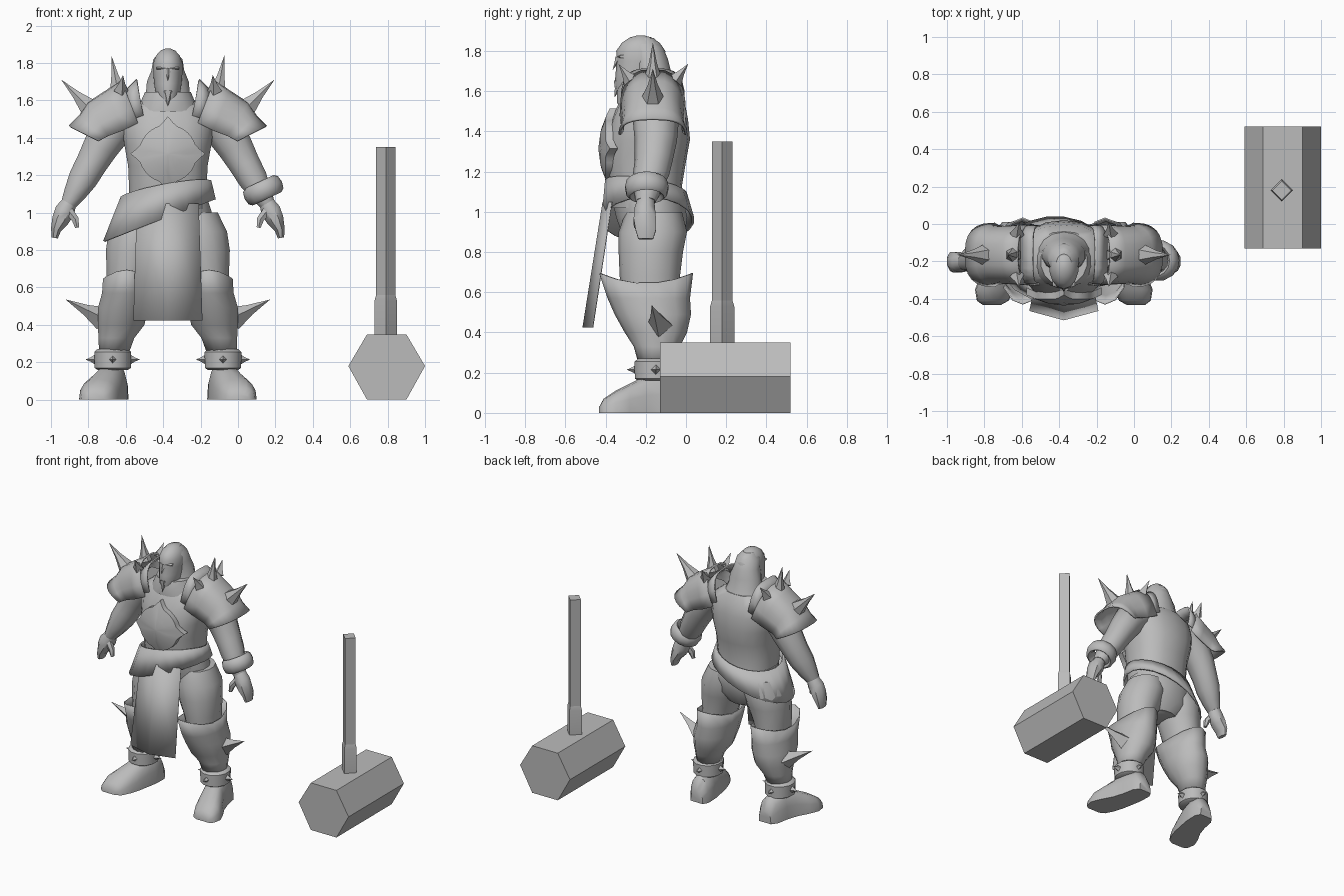
import bpy, bmesh, math
from mathutils import Vector

if "Cube" in bpy.data.objects:
    bpy.data.objects.remove(bpy.data.objects["Cube"])

CX = -0.375  # centre line of the figure
grey = bpy.data.materials.new("plain grey")
grey.diffuse_color = (0.5, 0.5, 0.5, 1)
grey.use_nodes = True
grey.node_tree.nodes["Principled BSDF"].inputs["Base Color"].default_value = grey.diffuse_color


def finish(name, bm, side=1, cx=CX, angle=45, thick=0):
    """Mirror to a side, place on the figure and shade."""
    for v in bm.verts:
        v.co.x = v.co.x * side + cx
    bmesh.ops.recalc_face_normals(bm, faces=bm.faces)
    me = bpy.data.meshes.new(name)
    bm.to_mesh(me)
    bm.free()
    me.materials.append(grey)
    ob = bpy.data.objects.new(name, me)
    bpy.context.collection.objects.link(ob)
    bpy.ops.object.select_all(action='DESELECT')
    ob.select_set(True)
    bpy.context.view_layer.objects.active = ob
    bpy.ops.object.shade_smooth_by_angle(angle=math.radians(angle))
    if thick:
        mod = ob.modifiers.new("thickness", 'SOLIDIFY')
        mod.thickness = thick
    return ob


def skin(name, rings, closed=True, cap=True, **kw):
    """Bridge a row of rings with quads."""
    bm = bmesh.new()
    rows = [[bm.verts.new(p) for p in r] for r in rings]
    n = len(rows[0])
    for a, b in zip(rows, rows[1:]):
        for i in range(n if closed else n - 1):
            j = (i + 1) % n
            bm.faces.new((a[i], a[j], b[j], b[i]))
    if cap:
        bm.faces.new(rows[0])
        bm.faces.new(rows[-1])
    return finish(name, bm, **kw)


def spow(v, e):
    return math.copysign(abs(v) ** e, v)


def oval(x, y, z, rx, ry, n=14, e=1.0, u=(1, 0)):
    """Oval ring; u is the direction of its width in the xz plane."""
    pts = []
    for i in range(n):
        t = 2 * math.pi * (i + 0.5) / n
        a = rx * spow(math.cos(t), e)
        pts.append((x + a * u[0], y + ry * spow(math.sin(t), e), z + a * u[1]))
    return pts


def column(name, rows, n=14, e=1.0, **kw):
    """Upright loft: rows of x, y, z, rx, ry."""
    return skin(name, [oval(*r, n=n, e=e) for r in rows], **kw)


def limb(name, rows, n=10, **kw):
    """Loft whose rings stay square to its path: rows of x, y, z, rx, ry."""
    rings = []
    for i, r in enumerate(rows):
        a, b = rows[max(i - 1, 0)], rows[min(i + 1, len(rows) - 1)]
        d = Vector((b[0] - a[0], b[2] - a[2])).normalized()
        rings.append(oval(*r, n=n, u=(-d.y, d.x)))
    return skin(name, rings, **kw)


def spike(name, base, tip, r, n=4, **kw):
    """Pointed cone with slightly hollow sides."""
    base, tip = Vector(base), Vector(tip)
    q = (tip - base).to_track_quat('Z', 'Y')
    rings = []
    for f, k in ((0, 1), (0.45, 0.45), (1, 0.01)):
        c = base.lerp(tip, f)
        rings.append([c + q @ Vector((r * k * math.cos(2 * math.pi * i / n),
                                      r * k * math.sin(2 * math.pi * i / n), 0)) for i in range(n)])
    return skin(name, rings, **kw)


# ---- hammer ----
hexa = [(0.59, 0.18), (0.69, 0), (0.9, 0), (1.0, 0.18), (0.9, 0.35), (0.69, 0.35)]
skin("hammer_head", [[(x, y, z) for x, z in hexa] for y in (-0.13, 0.52)], cx=0)


def diamond(z, r):
    return [(0.79 + r, 0.18, z), (0.79, 0.18 + r, z), (0.79 - r, 0.18, z), (0.79, 0.18 - r, z)]


skin("hammer_handle", [diamond(0.5, 0.051), diamond(1.35, 0.051)], cx=0)
skin("hammer_collar", [diamond(0.33, 0.06), diamond(0.53, 0.06), diamond(0.56, 0.051)], cx=0)

# ---- torso and hips ----
column("torso", [(0, -.19, 1.02, .21, .18), (0, -.2, 1.13, .21, .18), (0, -.2, 1.25, .215, .2),
                 (0, -.19, 1.36, .235, .21), (0, -.18, 1.46, .25, .19), (0, -.17, 1.54, .23, .165),
                 (0, -.17, 1.6, .15, .13)], n=18, e=0.85)
column("hips", [(0, -.16, .78, .12, .1), (0, -.16, .86, .24, .15), (0, -.17, .97, .25, .18),
                (0, -.19, 1.06, .22, .18)], n=16)
column("collar", [(0, -.19, 1.54, .18, .155), (0, -.2, 1.6, .145, .145), (0, -.2, 1.645, .125, .13)], n=16)

# ---- tilted belt, flared and lower on one side ----
top = [(x, y, 1.125 + .18 * x - .15 * (y + .19)) for x, y, z in oval(-.01, -.2, 0, .245, .205, 20)]
low = [(x, y, .977 + .37 * x) for x, y, z in oval(-.045, -.19, 0, .305, .232, 20)]
skin("belt", [top, low], cap=False, thick=.012)

# ---- front flap, folded along its middle ----
skin("front_flap", [[(-.165, -.37, 1.05), (0, -.415, 1.05), (.165, -.37, 1.05)],
                    [(-.185, -.465, .425), (0, -.515, .425), (.185, -.465, .425)]],
     closed=False, cap=False, angle=30, thick=.004)

# ---- sun emblem: domed disc with four rays ----
outline = []
for i in range(40):
    r = {0: .2, 1: .17, 9: .17}.get(i % 10, .155)
    t = math.pi * i / 20
    outline.append((r * math.cos(t), r * math.sin(t)))
skin("chest_emblem", [[(x * k, -.435 + 1.4 * k * k * (x * x + z * z) + d, 1.315 + z * k) for x, z in outline]
                      for k, d in ((.05, 0), (.5, 0), (1, 0), (1, .04))], thick=0)

# ---- head, hood and face ----
column("head", [(0, -.24, 1.58, .055, .1), (0, -.25, 1.63, .066, .105), (0, -.235, 1.69, .075, .115),
                (0, -.225, 1.75, .08, .12), (0, -.225, 1.8, .08, .122), (0, -.225, 1.84, .065, .095),
                (0, -.225, 1.867, .04, .055), (0, -.225, 1.878, .012, .015)], n=14, angle=60)
column("hood", [(0, -.15, 1.57, .15, .12), (0, -.16, 1.64, .12, .1), (0, -.165, 1.7, .115, .09),
                (0, -.18, 1.76, .09, .09), (0, -.2, 1.82, .08, .085), (0, -.21, 1.865, .04, .05)], n=14)
spike("nose", (0, -.335, 1.765), (0, -.365, 1.705), .018)
skin("brow", [oval(x, -.325 + 3 * x * x, 1.772, .008, .018, 6, u=(0, 1)) for x in (-.06, -.02, .02, .06)])
spike("beard", (0, -.33, 1.645), (0, -.355, 1.57), .035, n=6)

# ---- character's left wrist ring ----
bm = bmesh.new()
N, M = 14, 8
axis = Vector((.42, 0, -.9)).normalized()
u, v = Vector((.9, 0, .42)).normalized(), Vector((0, 1, 0))
grid = []
for i in range(N):
    t = 2 * math.pi * i / N
    d = u * math.cos(t) + v * math.sin(t)
    row = []
    for j in range(M):
        p = 2 * math.pi * j / M
        row.append(bm.verts.new(Vector((.51, -.195, 1.12)) + d * (.085 + .025 * math.cos(p))
                                + axis * .05 * math.sin(p)))
    grid.append(row)
for i in range(N):
    for j in range(M):
        k, m = (i + 1) % N, (j + 1) % M
        bm.faces.new((grid[i][j], grid[k][j], grid[k][m], grid[i][m]))
finish("wrist_ring", bm)


def shell(bottom, crown, half, e=.75, n=13):
    """Arch running front to back over a shoulder."""
    pts = []
    for i in range(n):
        t = math.pi * i / (n - 1)
        s = math.sin(t) ** e if 0 < i < n - 1 else 0
        pts.append((bottom[0] + (crown[0] - bottom[0]) * s, -.165 - half * spow(math.cos(t), e),
                    bottom[1] + (crown[1] - bottom[1]) * s))
    return pts


# ---- paired parts ----
for s, tag in ((1, "left_"), (-1, "right_")):
    # arm and hand
    limb(tag + "arm", [(.2, -.15, 1.52, .1, .11), (.29, -.15, 1.46, .115, .115), (.36, -.15, 1.35, .1, .105),
                       (.41, -.16, 1.26, .088, .095), (.455, -.175, 1.18, .082, .09), (.5, -.19, 1.1, .062, .068),
                       (.53, -.2, 1.05, .045, .05)], side=s)
    limb(tag + "hand", [(.525, -.2, 1.06, .042, .045), (.55, -.205, 1.01, .058, .055),
                        (.575, -.205, .96, .05, .06), (.598, -.2, .91, .03, .055), (.605, -.2, .865, .018, .04)],
         n=8, side=s)
    limb(tag + "thumb", [(.53, -.225, 1.01, .026, .026), (.495, -.24, .965, .022, .022),
                         (.485, -.245, .92, .012, .014)], n=6, side=s)

    # shoulder armour
    skin(tag + "shoulder_plate", [shell((.16, 1.48), (.25, 1.71), .165), shell((.24, 1.44), (.33, 1.655), .16),
                                  shell((.32, 1.41), (.43, 1.59), .155), shell((.35, 1.395), (.475, 1.52), .16),
                                  shell((.37, 1.385), (.53, 1.465), .172)],
         closed=False, cap=False, side=s, thick=.012)
    skin(tag + "neck_guard", [shell((.13, 1.52), (.17, 1.715), .16, .6), shell((.19, 1.5), (.235, 1.65), .16, .6)],
         closed=False, cap=False, side=s, thick=.01)
    spike(tag + "shoulder_spike", (.43, -.165, 1.57), (.569, -.165, 1.71), .055, n=6, side=s)
    spike(tag + "top_spike", (.27, -.165, 1.66), (.302, -.165, 1.84), .045, n=6, side=s)
    for y, d in ((-.275, -.06), (-.055, .065)):
        spike(tag + "corner_spike", (.25, y, 1.65), (.24, y + d, 1.735), .04, side=s)

    # leg
    column(tag + "thigh", [(.14, -.16, 1.0, .13, .14), (.165, -.165, .9, .155, .17), (.185, -.175, .8, .15, .16),
                           (.21, -.18, .68, .12, .15), (.23, -.17, .5, .1, .13)], side=s)

    # flared leg guard, higher at the front
    rim = [(x, y, .645 + .9 * (y + .2) ** 2) for x, y, z in oval(.22, -.198, 0, .13, .233)]
    body = [oval(.225, -.185, .57, .13, .205), oval(.24, -.165, .49, .138, .19),
            oval(.25, -.15, .4, .128, .155), oval(.275, -.145, .33, .098, .115),
            oval(.29, -.15, .24, .08, .085)]
    skin(tag + "leg_guard", [rim] + body, cap=False, side=s, thick=.008)
    spike(tag + "knee_spike", (.35, -.13, .435), (.545, -.17, .535), .065, side=s)

    # studded ankle cuff
    column(tag + "ankle_cuff", [(.295, -.15, .16, .085, .09), (.295, -.15, .17, .1, .108),
                                (.295, -.15, .255, .102, .11), (.295, -.15, .27, .085, .09)], n=12, side=s)
    for k in range(4):
        a = math.pi / 2 * k
        d = Vector((math.cos(a), math.sin(a), 0))
        c = Vector((.295, -.15, .215))
        spike(tag + "cuff_stud", c + d * .095, c + d * .145, .026, side=s)

    # foot, lofted from heel to toe
    rings = []
    for x, y, rx, h in ((.28, .01, .05, .09), (.285, -.03, .075, .17), (.295, -.12, .082, .2),
                        (.315, -.2, .088, .185), (.345, -.28, .102, .145), (.37, -.35, .105, .11),
                        (.38, -.41, .085, .07), (.385, -.432, .05, .03)):
        rings.append([(x + rx * spow(math.cos(math.pi * i / 8), .8), y, h * math.sin(math.pi * i / 8) ** .8
                       if 0 < i < 8 else 0) for i in range(9)])
    skin(tag + "foot", rings, side=s)
